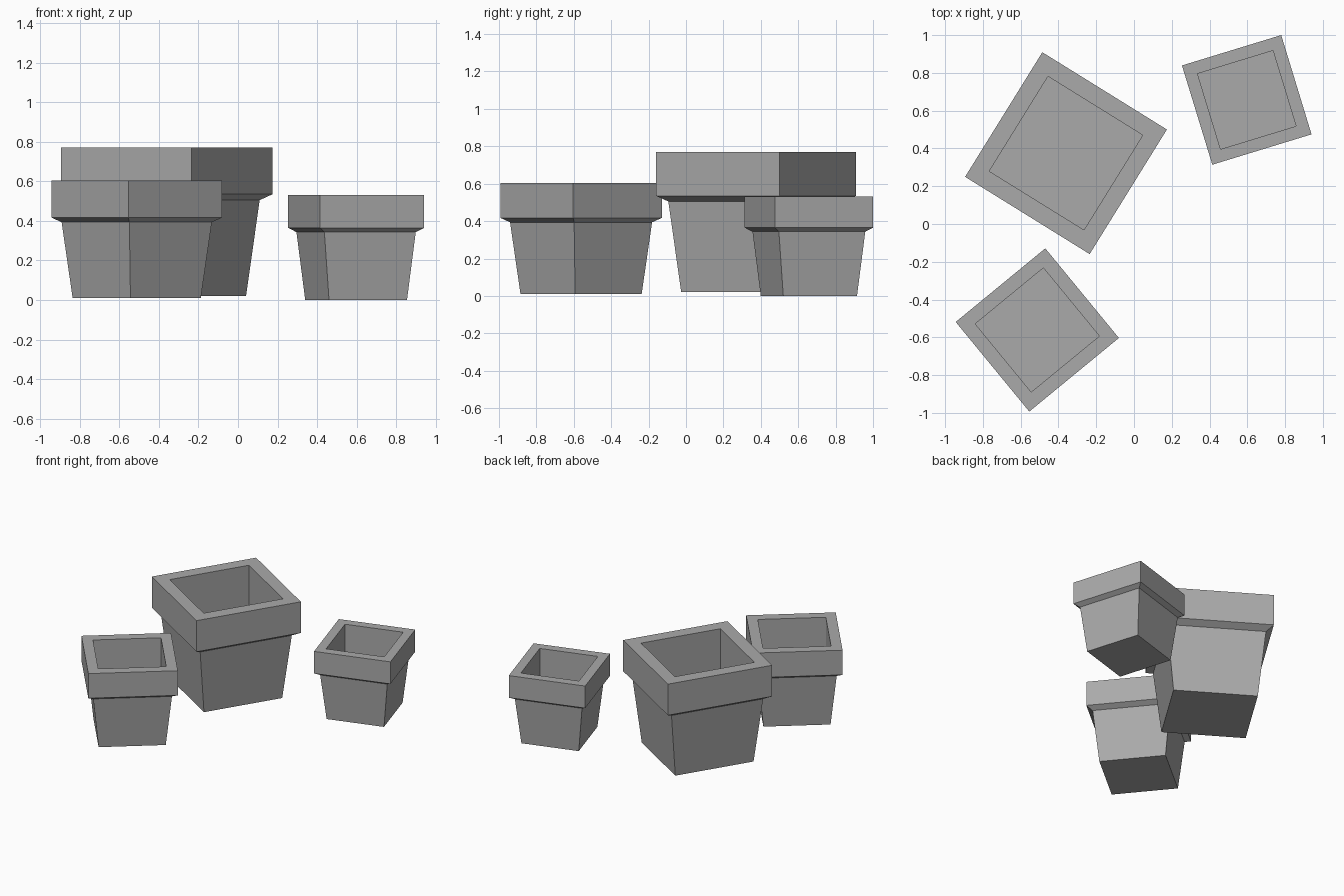
import bpy, bmesh
from math import radians

cube = bpy.data.objects.get("Cube")
if cube:
    bpy.data.objects.remove(cube, do_unlink=True)

# Plain grey for every pot
grey = bpy.data.materials.new("grey_clay")
grey.use_nodes = True
colour = (0.4, 0.4, 0.4, 1)
grey.diffuse_color = colour
grey.node_tree.nodes["Principled BSDF"].inputs["Base Color"].default_value = colour

# Square pot profile (half width, height) for the largest pot:
# base, body top, rim underside, rim top, opening, inner floor
PROFILE = [(0.291, 0), (0.341, 0.485), (0.388, 0.515),
           (0.388, 0.75), (0.295, 0.75), (0.295, 0.1)]


def make_pot(name, location, angle, scale):
    bm = bmesh.new()
    rings = [[bm.verts.new((sx * half, sy * half, z))
              for sx, sy in ((-1, -1), (1, -1), (1, 1), (-1, 1))]
             for half, z in PROFILE]
    # Walls between neighbouring rings
    for low, high in zip(rings, rings[1:]):
        for i in range(4):
            j = (i + 1) % 4
            bm.faces.new((low[i], low[j], high[j], high[i]))
    # Underside and inner floor
    bm.faces.new(rings[0][::-1])
    bm.faces.new(rings[-1])
    mesh = bpy.data.meshes.new(name)
    bm.to_mesh(mesh)
    bm.free()
    mesh.materials.append(grey)
    pot = bpy.data.objects.new(name, mesh)
    pot.location = location
    pot.rotation_euler.z = radians(angle)
    pot.scale = (scale, scale, scale)
    bpy.context.collection.objects.link(pot)


make_pot("large_pot", (-0.36, 0.375, 0.02), -31.8, 1)
make_pot("medium_pot", (-0.512, -0.561, 0.01), 39.4, 0.791)
make_pot("small_pot", (0.597, 0.657, 0), 17, 0.708)
